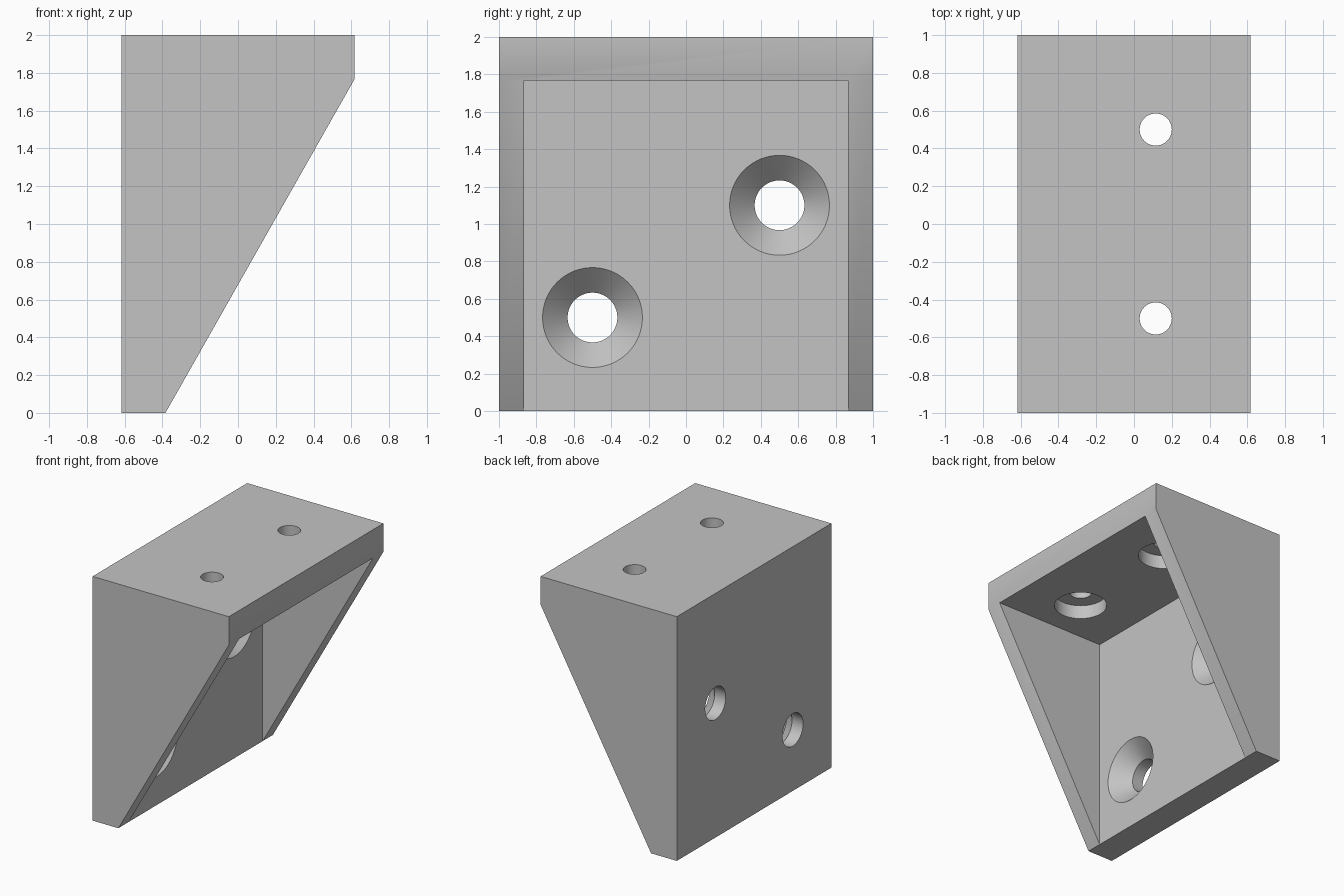
import bpy, bmesh, math
from mathutils import Matrix, Vector

if "Cube" in bpy.data.objects:
    bpy.data.objects.remove(bpy.data.objects["Cube"])

X, T, RIB, LIP = 0.617, 0.233, 0.133, 1.767   # half depth, plate thickness, rib thickness, lip height

grey = bpy.data.materials.new("light grey")
grey.diffuse_color = (0.55, 0.55, 0.55, 1)
grey.use_nodes = True
grey.node_tree.nodes["Principled BSDF"].inputs["Base Color"].default_value = grey.diffuse_color


def finish(name, bm):
    bmesh.ops.recalc_face_normals(bm, faces=bm.faces)
    mesh = bpy.data.meshes.new(name)
    bm.to_mesh(mesh)
    bm.free()
    obj = bpy.data.objects.new(name, mesh)
    mesh.materials.append(grey)
    bpy.context.collection.objects.link(obj)
    return obj


def prism(name, profile, half_width):
    """Extrude an (x, z) profile along y."""
    bm = bmesh.new()
    face = bm.faces.new([bm.verts.new((x, -half_width, z)) for x, z in profile])
    new = bmesh.ops.extrude_face_region(bm, geom=[face])["geom"]
    bmesh.ops.translate(bm, vec=(0, 2 * half_width, 0),
                        verts=[v for v in new if isinstance(v, bmesh.types.BMVert)])
    return finish(name, bm)


def turned(name, profile, origin, matrix, segments=64):
    """Closed solid of revolution from (radius, height) rings."""
    bm = bmesh.new()
    rings = [[bm.verts.new((r * math.cos(a), r * math.sin(a), h))
              for a in (2 * math.pi * i / segments for i in range(segments))]
             for r, h in profile]
    for low, high in zip(rings, rings[1:]):
        for i in range(segments):
            j = (i + 1) % segments
            bm.faces.new((low[i], low[j], high[j], high[i]))
    bm.faces.new(rings[0])
    bm.faces.new(rings[-1])
    bmesh.ops.transform(bm, matrix=Matrix.Translation(Vector(origin)) @ matrix, verts=bm.verts)
    return finish(name, bm)


# Sloped bracket body
bracket = prism("bracket", [(-X, 0), (-X + T, 0), (X, LIP), (X, 2), (-X, 2)], 1)

# Pocket between the two side ribs
cutters = [prism("pocket_cutter", [(-X + T, -0.5), (X + 0.5, -0.5), (X + 0.5, LIP), (-X + T, LIP)], 1 - RIB)]

# Countersunk wall holes
sideways = Matrix.Rotation(math.pi / 2, 4, 'Y')
for y, z in ((-0.5, 0.5), (0.5, 1.1)):
    cutters.append(turned("countersink_cutter",
                          [(0.133, -0.1), (0.133, 0.1), (0.267, T), (0.267, T + 0.05)],
                          (-X, y, z), sideways))

# Counterbored shelf holes
for y in (-0.5, 0.5):
    cutters.append(turned("counterbore_cutter",
                          [(0.2, -0.05), (0.2, 0.113), (0.085, 0.113), (0.085, 0.4)],
                          (0.115, y, LIP), Matrix.Identity(4)))

for cutter in cutters:
    mod = bracket.modifiers.new(cutter.name, 'BOOLEAN')
    mod.operation = 'DIFFERENCE'
    mod.solver = 'EXACT'
    mod.object = cutter
    bpy.ops.object.select_all(action='DESELECT')
    bpy.context.view_layer.objects.active = bracket
    bracket.select_set(True)
    bpy.ops.object.modifier_apply(modifier=mod.name)
    bpy.data.objects.remove(cutter)

# Smooth hole walls, crisp edges
bpy.ops.object.shade_smooth_by_angle(angle=math.radians(30))
